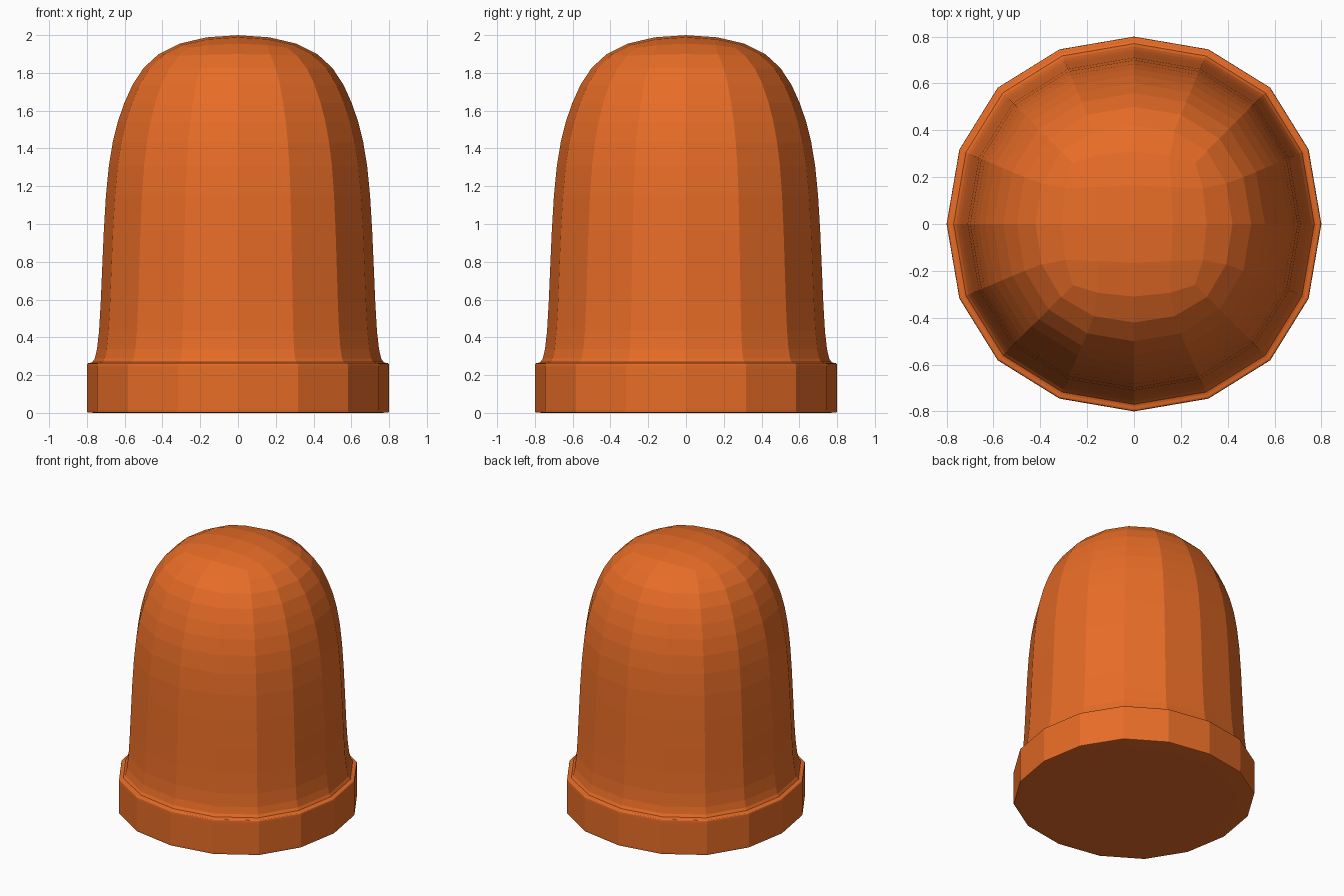
import bpy, bmesh

if "Cube" in bpy.data.objects:
    bpy.data.objects.remove(bpy.data.objects["Cube"])

# Control cage: stacked square rings (half width, height), bottom to top
RINGS = [
    (0.86, 0.0), (0.8727, 0.0), (0.8727, 0.02),          # tight bottom edge
    (0.8727, 0.24), (0.8727, 0.262), (0.86, 0.265),      # rim and its ledge
    (0.795, 0.27), (0.775, 1.25),                        # tapering body
    (0.681, 1.64), (0.442, 2.031),                       # rounded top
]

bm = bmesh.new()
loops = [[bm.verts.new((sx * a, sy * a, z))
          for sx, sy in ((-1, -1), (1, -1), (1, 1), (-1, 1))]
         for a, z in RINGS]
for low, high in zip(loops, loops[1:]):
    for i in range(4):
        j = (i + 1) % 4
        bm.faces.new((low[i], low[j], high[j], high[i]))
bm.faces.new(loops[0][::-1])
bm.faces.new(loops[-1])

mesh = bpy.data.meshes.new("domed_body")
bm.to_mesh(mesh)
bm.free()
body = bpy.data.objects.new("domed_body", mesh)
bpy.context.collection.objects.link(body)

# Subdivision turns the square cage into the 16-sided faceted dome
sub = body.modifiers.new("round", 'SUBSURF')
sub.levels = sub.render_levels = 2
sub.use_limit_surface = True

# Orange finish
orange = bpy.data.materials.new("orange")
orange.diffuse_color = (0.8, 0.15, 0.02, 1.0)
orange.use_nodes = True
orange.node_tree.nodes["Principled BSDF"].inputs["Base Color"].default_value = orange.diffuse_color
mesh.materials.append(orange)
